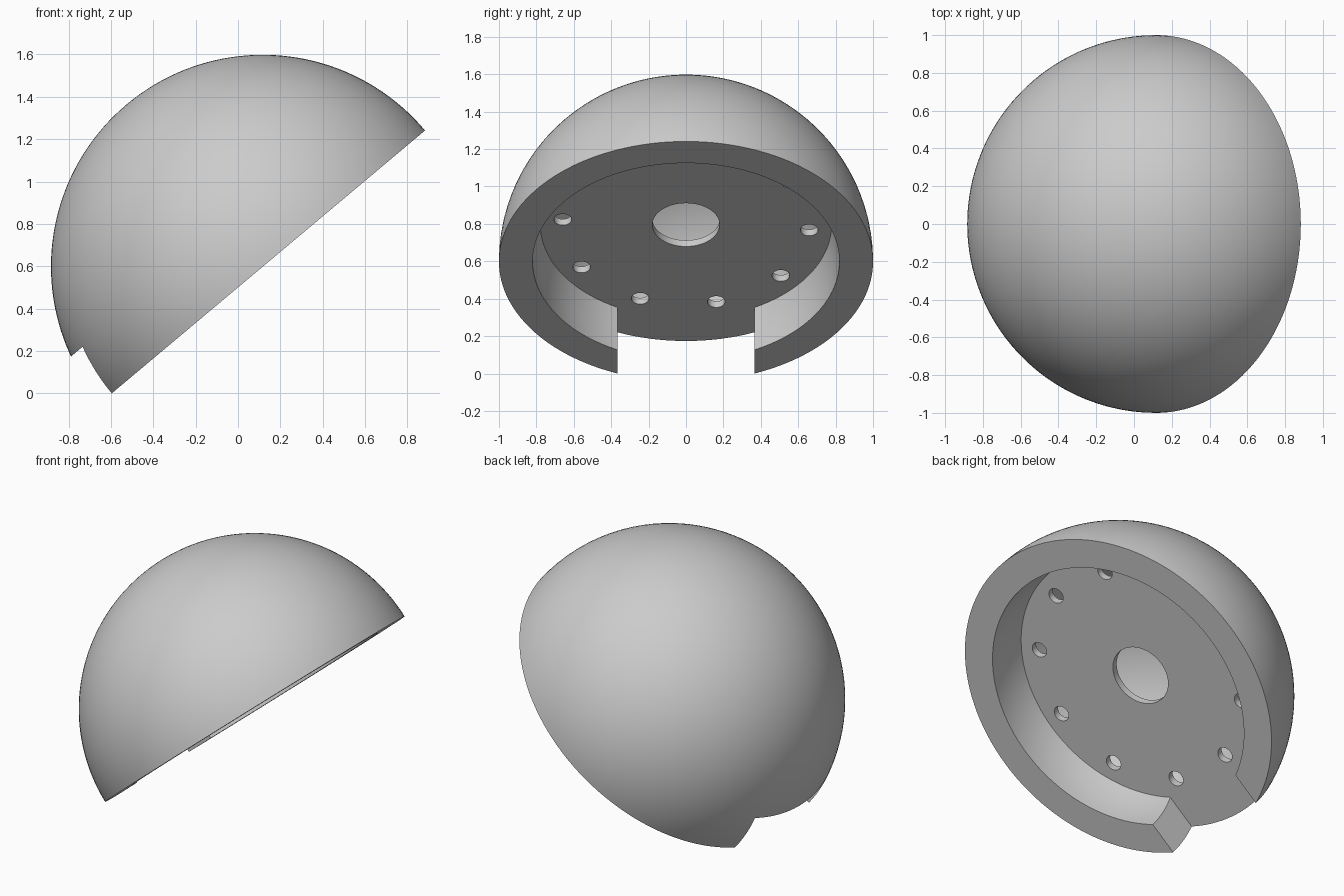
import bpy, bmesh
from math import sin, cos, asin, sqrt, pi, radians
from mathutils import Matrix

if "Cube" in bpy.data.objects:
    bpy.data.objects.remove(bpy.data.objects["Cube"], do_unlink=True)

OUTER, INNER = 1.0, 0.82        # shell radii
FLOOR, PLATE_TOP = 0.257, 0.30  # inner plate heights
NOTCH = 0.365                   # half width of the rim notch
TILT = radians(-40)


def add_object(name, bm):
    bmesh.ops.remove_doubles(bm, verts=bm.verts, dist=1e-5)
    bmesh.ops.recalc_face_normals(bm, faces=bm.faces)
    mesh = bpy.data.meshes.new(name)
    bm.to_mesh(mesh)
    bm.free()
    obj = bpy.data.objects.new(name, mesh)
    bpy.context.collection.objects.link(obj)
    return obj


def lathe(name, profile, steps=128):
    bm = bmesh.new()
    verts = [bm.verts.new((r, 0, z)) for r, z in profile]
    edges = [bm.edges.new(pair) for pair in zip(verts, verts[1:])]
    bmesh.ops.spin(bm, geom=verts + edges, cent=(0, 0, 0), axis=(0, 0, 1),
                   angle=2 * pi, steps=steps, use_merge=True)
    return add_object(name, bm)


def arc(radius, low, high, count):
    a, b = asin(low / radius), asin(high / radius)
    angles = [a + (b - a) * i / count for i in range(count + 1)]
    return [(radius * cos(t), radius * sin(t)) for t in angles]


def cut(target, cutter):
    mod = target.modifiers.new(cutter.name, 'BOOLEAN')
    mod.operation, mod.solver, mod.object = 'DIFFERENCE', 'EXACT', cutter
    bpy.context.view_layer.objects.active = target
    bpy.ops.object.modifier_apply(modifier=mod.name)
    bpy.data.objects.remove(cutter, do_unlink=True)


# Solid half ball
dome = lathe("dome_shell", [(0, 0)] + arc(OUTER, 0, OUTER, 40)[:-1] + [(0, OUTER)])

# Open recess under the plate, flared slightly past the rim plane
recess = [(0, -0.1), (INNER, -0.1)] + arc(INNER, 0, FLOOR, 8) + [(0, FLOOR)]
cut(dome, lathe("recess_cutter", recess))

# Hollow above the plate
hollow = [(0, PLATE_TOP)] + arc(INNER, PLATE_TOP, INNER, 24)[:-1] + [(0, INNER)]
cut(dome, lathe("hollow_cutter", hollow))

# Notch through the rim
bm = bmesh.new()
bmesh.ops.create_cube(bm, size=1)
for v in bm.verts:
    v.co = (-1.3 if v.co.x < 0 else -0.4,
            NOTCH if v.co.y > 0 else -NOTCH,
            FLOOR if v.co.z > 0 else -0.3)
cut(dome, add_object("notch_cutter", bm))

# Centre hole and ring of ten small holes through the plate
bm = bmesh.new()
holes = [(0, 0, 0.18, 64)]
for k in range(10):
    a = radians(-3.8 + 36 * k)
    holes.append((0.66 * sin(a), 0.66 * cos(a), 0.047, 32))
for x, y, radius, sides in holes:
    bmesh.ops.create_cone(bm, cap_ends=True, segments=sides, radius1=radius,
                          radius2=radius, depth=0.12,
                          matrix=Matrix.Translation((x, y, (FLOOR + PLATE_TOP) / 2)))
cut(dome, add_object("hole_cutter", bm))

# Tilt the dome and set it on the ground
dome.data.transform(Matrix.Rotation(TILT, 4, 'Y'))
low = min(v.co.z for v in dome.data.vertices)
dome.data.transform(Matrix.Translation((0.117, 0, -low)))

# Plain grey finish
grey = bpy.data.materials.new("light_grey")
grey.use_nodes = True
colour = (0.6, 0.6, 0.6, 1)
grey.diffuse_color = colour
grey.node_tree.nodes["Principled BSDF"].inputs["Base Color"].default_value = colour
dome.data.materials.clear()
dome.data.materials.append(grey)

bpy.ops.object.select_all(action='DESELECT')
dome.select_set(True)
bpy.context.view_layer.objects.active = dome
bpy.ops.object.shade_smooth_by_angle(angle=radians(30))
